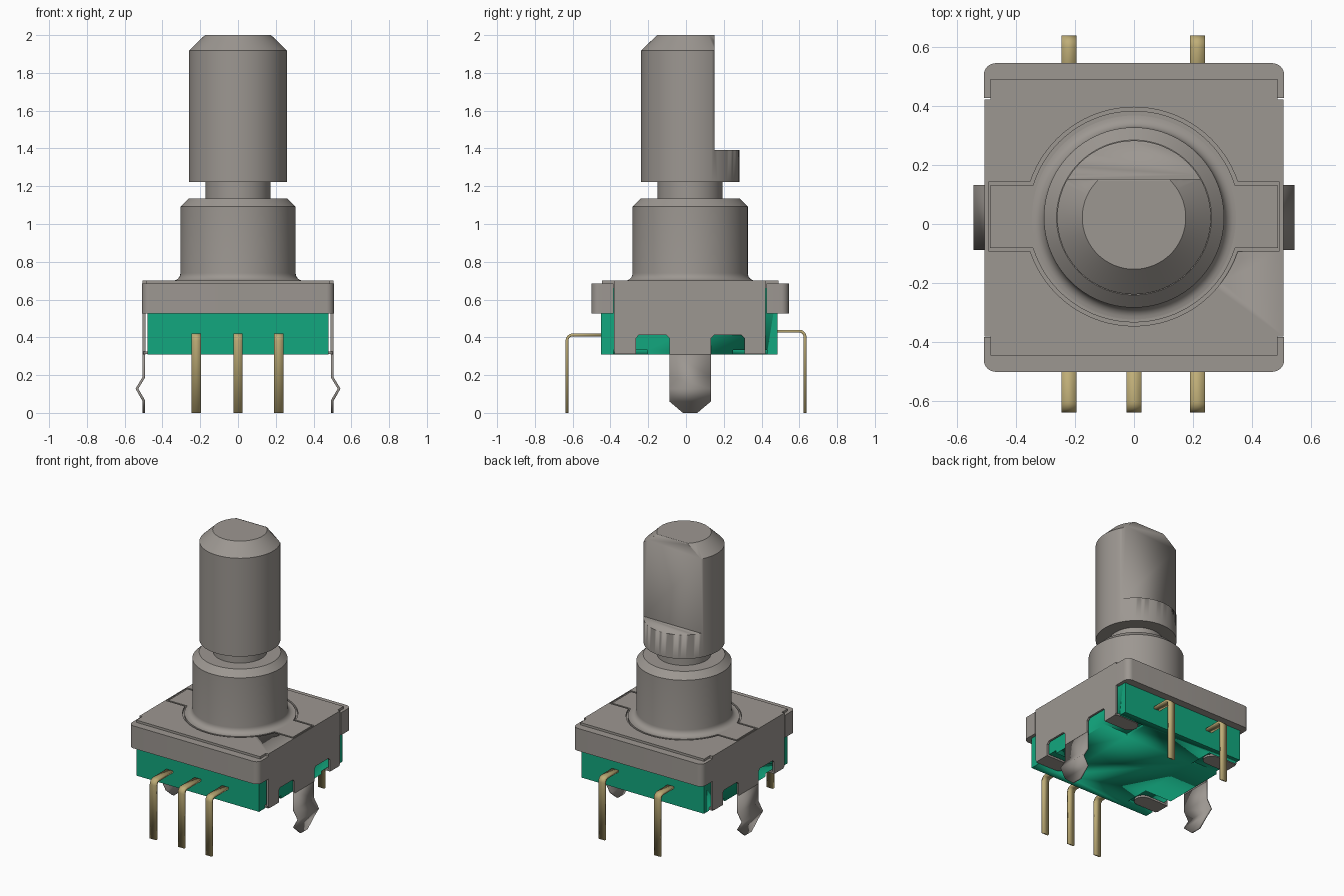
import bpy, bmesh, math
from math import sin, cos, pi

if "Cube" in bpy.data.objects:
    bpy.data.objects.remove(bpy.data.objects["Cube"])

CY = 0.022          # shaft axis and symmetry line in y


def material(name, rgb):
    m = bpy.data.materials.new(name)
    m.use_nodes = True
    m.diffuse_color = (*rgb, 1)
    m.node_tree.nodes["Principled BSDF"].inputs["Base Color"].default_value = (*rgb, 1)
    return m


GREY = material("warm grey metal", (0.335, 0.31, 0.285))
GREEN = material("green plastic", (0.006, 0.39, 0.21))
GOLD = material("pale gold", (0.52, 0.42, 0.185))


def finish(name, bm, mat, smooth=True):
    bmesh.ops.recalc_face_normals(bm, faces=bm.faces)
    me = bpy.data.meshes.new(name)
    bm.to_mesh(me)
    bm.free()
    me.materials.append(mat)
    ob = bpy.data.objects.new(name, me)
    bpy.context.collection.objects.link(ob)
    if smooth:
        bpy.ops.object.select_all(action='DESELECT')
        ob.select_set(True)
        bpy.context.view_layer.objects.active = ob
        bpy.ops.object.shade_smooth_by_angle(angle=math.radians(30))
    return ob


def prism(name, pts, lo, hi, mat, axis='z'):
    """Extrude a 2D outline: (x, y) along z, or (y, z) along x."""
    bm = bmesh.new()
    place = (lambda p, w: (p[0], p[1], w)) if axis == 'z' else (lambda p, w: (w, p[0], p[1]))
    a = [bm.verts.new(place(p, lo)) for p in pts]
    b = [bm.verts.new(place(p, hi)) for p in pts]
    bm.faces.new(a)
    bm.faces.new(b)
    for i in range(len(pts)):
        j = (i + 1) % len(pts)
        bm.faces.new((a[i], a[j], b[j], b[i]))
    return finish(name, bm, mat)


def rect(x0, x1, y0, y1):
    return [(x0, y0), (x1, y0), (x1, y1), (x0, y1)]


def arc(cx, cy, r, a0, a1, n):
    return [(cx + r * cos(a0 + (a1 - a0) * i / n), cy + r * sin(a0 + (a1 - a0) * i / n))
            for i in range(n + 1)]


def lathe(name, profile, mat, n=96):
    """Closed solid turned about the shaft axis; profile is (radius, z) upward."""
    bm = bmesh.new()
    rings = [[bm.verts.new((r * cos(2 * pi * i / n), CY + r * sin(2 * pi * i / n), z))
              for i in range(n)] for r, z in profile]
    for a, b in zip(rings, rings[1:]):
        for i in range(n):
            j = (i + 1) % n
            bm.faces.new((a[i], a[j], b[j], b[i]))
    bm.faces.new(rings[0])
    bm.faces.new(rings[-1])
    return finish(name, bm, mat)


def strip(name, rows, thickness, mat):
    """Bent sheet metal: rows of paired edge points, thickened both ways."""
    bm = bmesh.new()
    vs = [(bm.verts.new(p), bm.verts.new(q)) for p, q in rows]
    for (a, b), (c, d) in zip(vs, vs[1:]):
        bm.faces.new((a, b, d, c))
    ob = finish(name, bm, mat)
    mod = ob.modifiers.new("thickness", 'SOLIDIFY')
    mod.thickness, mod.offset, mod.use_even_offset = thickness, 0, True
    return ob


def cut(ob, cutter):
    mod = ob.modifiers.new("cut", 'BOOLEAN')
    mod.operation, mod.solver, mod.object = 'DIFFERENCE', 'EXACT', cutter
    bpy.context.view_layer.update()
    me = bpy.data.meshes.new_from_object(ob.evaluated_get(bpy.context.evaluated_depsgraph_get()))
    ob.modifiers.remove(mod)
    ob.data = me
    bpy.data.objects.remove(cutter)


def keystone(r, h, x):
    """Circle with a wing on each side."""
    a = math.asin(h / r)
    return (arc(0, CY + .003, r, a, pi - a, 32) + [(-x, CY + .003 + h), (-x, CY + .003 - h)]
            + arc(0, CY + .003, r, pi + a, 2 * pi - a, 32) + [(x, CY + .003 - h), (x, CY + .003 + h)])


# Plastic body with a recess in the underside for each folded tab
body = prism("body", rect(-.48, .48, -.45, .485), .31, .665, GREEN)
for s in (-1, 1):
    for y0, y1 in ((-.385, -.205), (.25, .43)):
        x0, x1 = sorted((s * .27, s * .52))
        cut(body, prism("recess_cutter", rect(x0, x1, y0, y1), .25, .332, GREEN))

# Cover sheet, grooved around the bushing plate
half = [(.485, -.445), (.485, -.38), (.505, -.38), (.505, .422), (.485, .422), (.485, .49)]
cover = prism("cover_top", half + [(-x, y) for x, y in reversed(half)], .66, .70, GREY)
cut(cover, prism("groove_cutter", keystone(.37, .118, .499), .684, .75, GREY))
prism("bushing_plate", keystone(.358, .106, .487), .67, .70, GREY)

# Front and back flanges wrapping the corners
for name, edge, inner, end, d in (("front_flange", -.50, -.445, -.383, 1),
                                  ("back_flange", .544, .49, .427, -1)):
    r = .04
    c = edge + d * r
    right = [(.508, end)] + [(.508 - r + r * cos(t), c - d * r * sin(t))
                             for t in [pi / 2 * i / 8 for i in range(9)]]
    left = [(-x, y) for x, y in reversed(right)]
    inside = [(-.485, end), (-.485, inner), (.485, inner), (.485, end)]
    prism(name, right + left + inside, .525, .684, GREY)

# Side plates, folded tabs and snap-in legs
plate = [(-.38, .695), (-.38, .325), (-.37, .312), (-.265, .312), (-.265, .395), (-.25, .412),
         (-.105, .412), (-.088, .395), (-.088, .31), (.132, .31), (.132, .395), (.149, .412),
         (.294, .412), (.309, .395), (.309, .312), (.41, .312), (.422, .325), (.422, .695)]
leg = [(.498, .32, .11), (.498, .19, .11), (.535, .128, .11), (.498, .063, .11), (.498, 0, .038)]
for s, side in ((1, "left"), (-1, "right")):
    lo, hi = sorted((s * .491, s * .505))
    prism(side + "_side_plate", plate, lo, hi, GREY, axis='x')
    strip(side + "_leg", [((s * x, CY - w, z), (s * x, CY + w, z)) for x, z, w in leg], .013, GREY)
    for yc, end in ((-.322, "front"), (.365, "back")):
        tip = [(s * x, y) for x, y in arc(.345, yc, .056, pi / 2, 3 * pi / 2, 12)]
        prism(f"{side}_{end}_tab", tip + [(s * .5, yc - .056), (s * .5, yc + .056)],
              .312, .326, GREY)

# Threaded bushing with a flared foot and chamfered rim
flare = [(.345 - .04 * sin(t), .74 - .04 * cos(t)) for t in [pi / 2 * i / 6 for i in range(7)]]
lathe("bushing", [(.345, .69)] + flare + [(.305, 1.092), (.262, 1.135)], GREY)

# Shaft neck, and shaft with a flat on its back
lathe("shaft_neck", [(.172, 1.10), (.172, 1.25)], GREY)
shaft = lathe("shaft", [(.26, 1.222), (.26, 1.918), (.175, 2.0)], GREY)
cut(shaft, prism("flat_cutter", rect(-.5, .5, .152, .6), 1.392, 2.2, GREY))

# Bent terminal pins: three in front, two behind
for d, z, xs, end in ((-1, .4125, (-.22, 0, .215), "front"), (1, .4325, (-.22, .215), "back")):
    r = .03
    path = [(.43, z)] + [(.63 - r + r * sin(t), z - r + r * cos(t))
                         for t in [pi / 2 * i / 6 for i in range(7)]] + [(.63, 0)]
    for i, x in enumerate(xs):
        strip(f"{end}_pin_{i + 1}",
              [((x - .025, d * y, h), (x + .025, d * y, h)) for y, h in path], .015, GOLD)
